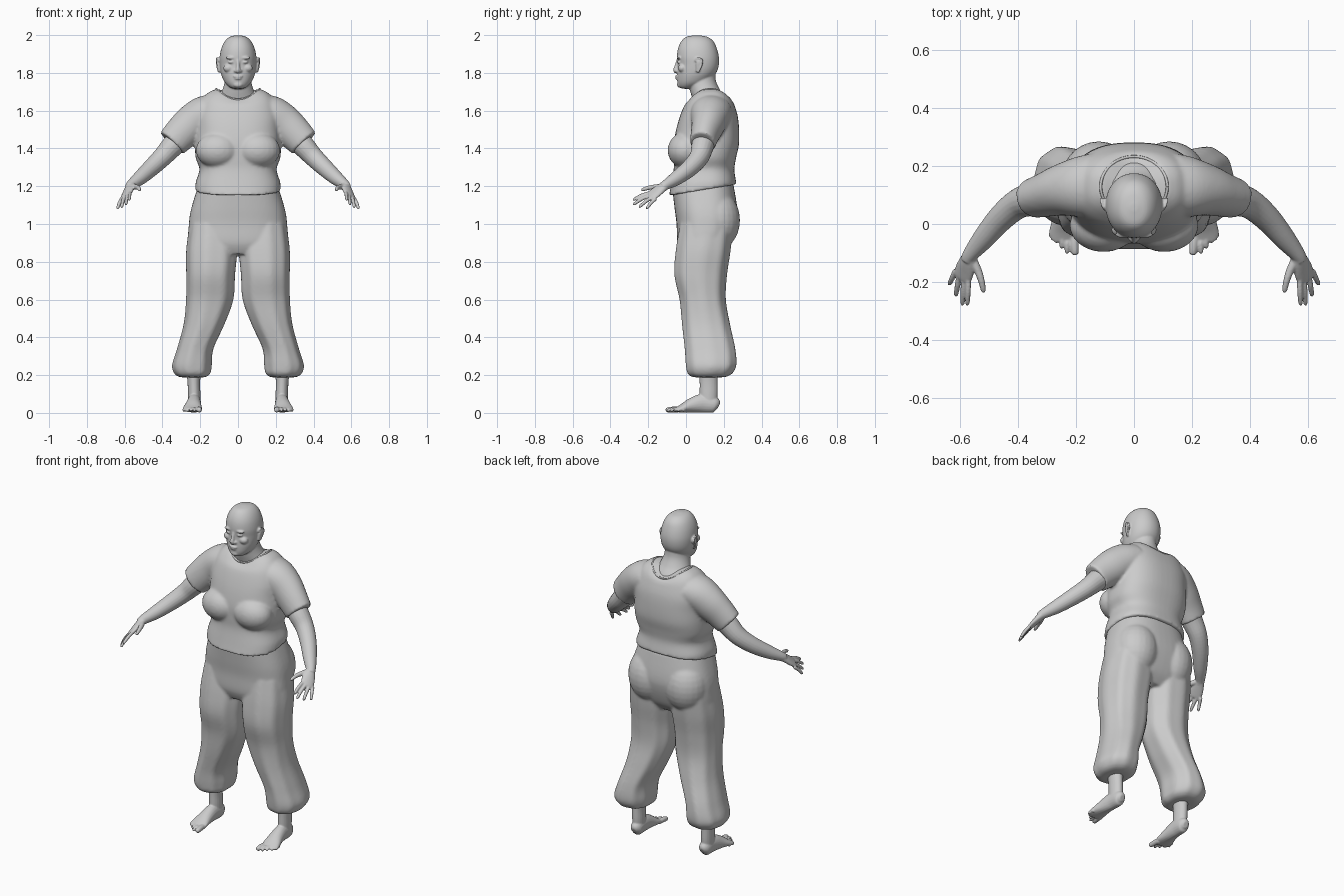
import bpy, bmesh, math
from mathutils import Vector

X, Y, Z = Vector((1, 0, 0)), Vector((0, 1, 0)), Vector((0, 0, 1))


def spline(rows, steps=5):
    """Catmull-Rom interpolation of equally long rows."""
    p = [rows[0]] + list(rows) + [rows[-1]]
    out = []
    for i in range(1, len(p) - 2):
        for k in range(steps):
            t = k / steps
            out.append([0.5 * (2 * b + (c - a) * t + (2 * a - 5 * b + 4 * c - d) * t * t
                               + (3 * b - a - 3 * c + d) * t ** 3)
                        for a, b, c, d in zip(p[i - 1], p[i], p[i + 1], p[i + 2])])
    return out + [list(rows[-1])]


def skin(bm, rings, mirror):
    """Closed surface through rings of points, optionally with its mirror image."""
    for sx in ((1, -1) if mirror else (1,)):
        loops = [[bm.verts.new((v[0] * sx, v[1], v[2])) for v in r] for r in rings]
        n = len(loops[0])
        for a, b in zip(loops, loops[1:]):
            for i in range(n):
                bm.faces.new((a[i], a[(i + 1) % n], b[(i + 1) % n], b[i]))
        for end in (loops[0], loops[-1]):
            c = bm.verts.new(sum((v.co for v in end), Vector()) / n)
            for i in range(n):
                bm.faces.new((c, end[i], end[(i + 1) % n]))


def loft(bm, rows, mirror=False, power=2.2, fold=0.0, n=56):
    """Stacked rows: centre x, half width, front y, back y, z, tilt, saddle."""
    rings = []
    for cx, rx, yf, yb, z, tilt, saddle in spline([tuple(r) + (0,) * (7 - len(r)) for r in rows]):
        ring = []
        for i in range(n):
            a = 2 * math.pi * i / n
            c, s = math.cos(a), math.sin(a)
            u = math.copysign(abs(c) ** (2 / power), c)
            v = math.copysign(abs(s) ** (2 / power), s)
            f = 1 + fold * math.cos(9 * a)
            ring.append((cx + rx * u * f, (yf + yb) / 2 + (yb - yf) / 2 * v * f,
                         z + tilt * v + saddle * u * u))
        rings.append(ring)
    skin(bm, rings, mirror)


def tube(bm, rows, mirror=True, ref=Y, n=20):
    """Path rows: x, y, z, side radius, radius towards ref."""
    pts = spline([tuple(r) if len(r) == 5 else tuple(r) + (r[3],) for r in rows])
    pos = [Vector(p[:3]) for p in pts]
    rings = []
    for i, p in enumerate(pts):
        t = (pos[min(i + 1, len(pos) - 1)] - pos[max(i - 1, 0)]).normalized()
        u = t.cross(ref).normalized()
        v = u.cross(t)
        rings.append([pos[i] + u * p[3] * math.cos(a) + v * p[4] * math.sin(a)
                      for a in (2 * math.pi * k / n for k in range(n))])
    skin(bm, rings, mirror)


def digit(bm, base, tip, r, ref=Y, bend=0.006):
    """Finger or toe with a rounded end."""
    a, b = Vector(base), Vector(tip)
    rows = []
    for t, s in ((0, 1), (.45, 1), (.8, .9), (.94, .7), (1, .25)):
        p = a.lerp(b, t) + Z * bend * math.sin(math.pi * t)
        rows.append((*p, r * s))
    tube(bm, rows, ref=ref, n=12)


def ball(bm, c, r, mirror=True):
    """Ellipsoid."""
    rings = [[(c[0] + r[0] * math.sin(b) * math.cos(a), c[1] + r[1] * math.sin(b) * math.sin(a),
               c[2] + r[2] * math.cos(b)) for a in (2 * math.pi * k / 24 for k in range(24))]
             for b in (math.pi * (j + .3) / 14.6 for j in range(15))]
    skin(bm, rings, mirror)


def finish(bm, name, voxel, smooth):
    """Fuse the overlapping forms into one smooth surface."""
    bmesh.ops.recalc_face_normals(bm, faces=bm.faces)
    me = bpy.data.meshes.new(name)
    bm.to_mesh(me)
    bm.free()
    ob = bpy.data.objects.new(name, me)
    bpy.context.collection.objects.link(ob)
    if voxel:
        m = ob.modifiers.new("fuse", 'REMESH')
        m.mode, m.voxel_size, m.use_smooth_shade = 'VOXEL', voxel, True
        s = ob.modifiers.new("soften", 'SMOOTH')
        s.factor, s.iterations = 0.5, smooth
    else:
        me.polygons.foreach_set("use_smooth", [True] * len(me.polygons))
    return ob


# Head, face and neck
bm = bmesh.new()
loft(bm, [(0, .012, .045, .07, 1.999), (0, .045, .0, .115, 1.99), (0, .07, -.025, .145, 1.967),
          (0, .088, -.042, .163, 1.93), (0, .097, -.048, .174, 1.885), (0, .097, -.044, .174, 1.845),
          (0, .093, -.046, .165, 1.81), (0, .085, -.047, .145, 1.78), (0, .068, -.045, .11, 1.747),
          (0, .043, -.036, .06, 1.724), (0, .02, -.015, .03, 1.716)], power=2.1)
loft(bm, [(0, .13, .05, .225, 1.6), (0, .108, .035, .215, 1.66), (0, .083, .02, .18, 1.71),
          (0, .069, .01, .158, 1.76), (0, .066, .015, .155, 1.82)], power=2)
tube(bm, [(0, -.04, 1.872, .009), (0, -.05, 1.84, .009), (0, -.056, 1.815, .012),
          (0, -.05, 1.803, .009)], mirror=False)
ball(bm, (.013, -.047, 1.81), (.009, .011, .008))
ball(bm, (.036, -.037, 1.88), (.03, .012, .008))
ball(bm, (.036, -.036, 1.857), (.018, .011, .008))
ball(bm, (.05, -.02, 1.825), (.028, .022, .022))
ball(bm, (0, -.045, 1.782), (.025, .013, .006), False)
ball(bm, (0, -.043, 1.77), (.021, .013, .006), False)
ball(bm, (0, -.034, 1.738), (.026, .014, .016), False)
# Ears: lobe body with a raised rim
tube(bm, [(.096, .06, 1.805, .008), (.103, .066, 1.835, .008, .014),
          (.107, .072, 1.86, .007, .018), (.104, .07, 1.875, .005, .008)])
tube(bm, [(.1, .05, 1.862, .005), (.108, .06, 1.878, .005), (.113, .08, 1.875, .005),
          (.113, .086, 1.855, .005), (.108, .076, 1.825, .005), (.1, .062, 1.803, .006)], ref=X, n=10)
finish(bm, "head_and_neck", .0045, 3)

# Arms and hands
bm = bmesh.new()
tube(bm, [(.25, .12, 1.51, .065), (.34, .09, 1.42, .06), (.40, .07, 1.355, .052),
          (.46, .02, 1.297, .046), (.52, -.05, 1.243, .038), (.565, -.105, 1.208, .027),
          (.575, -.125, 1.195, .024)])
palm = Vector((.65, -.36, .67))
tube(bm, [(.563, -.1, 1.21, .024, .022), (.574, -.13, 1.19, .032, .02), (.585, -.16, 1.167, .038, .016),
          (.594, -.185, 1.148, .037, .012), (.597, -.193, 1.142, .03, .007)], ref=palm)
for base, tip in (((.572, -.19, 1.165), (.576, -.282, 1.125)), ((.588, -.186, 1.153), (.593, -.282, 1.1)),
                  ((.604, -.175, 1.142), (.616, -.25, 1.086)), ((.616, -.16, 1.134), (.639, -.21, 1.078))):
    digit(bm, base, tip, .0098)
tube(bm, [(.56, -.12, 1.2, .016), (.54, -.16, 1.196, .014), (.528, -.195, 1.192, .0115),
          (.521, -.228, 1.182, .009), (.52, -.238, 1.178, .003)], n=14)
finish(bm, "arms_and_hands", .0042, 2)

# Bare feet and ankles
bm = bmesh.new()
tube(bm, [(.235, .118, .27, .045, .05), (.234, .12, .17, .034, .048), (.232, .12, .1, .033, .048),
          (.231, .118, .04, .032, .045)])
tube(bm, [(.229, .172, .035, .015, .018), (.23, .152, .043, .033, .042), (.232, .09, .051, .036, .05),
          (.236, .03, .04, .042, .039), (.241, -.025, .023, .051, .021), (.243, -.058, .015, .044, .011)], ref=Z)
digit(bm, (.209, -.035, .018), (.203, -.108, .014), .0155, ref=Z, bend=.002)
for i in range(4):
    digit(bm, (.229 + .017 * i, -.035 + .009 * i, .015), (.232 + .0185 * i, -.103 + .019 * i, .01),
          .0095, ref=Z, bend=.008)
finish(bm, "feet", .0042, 2)

# Loose shirt with short sleeves
bm = bmesh.new()
loft(bm, [(0, .226, -.09, .267, 1.18, .03), (0, .224, -.078, .264, 1.22, .01), (0, .204, -.065, .256, 1.29),
          (0, .224, -.066, .265, 1.35), (0, .227, -.066, .28, 1.42), (0, .222, -.052, .281, 1.5),
          (0, .222, -.032, .274, 1.57), (0, .198, -.01, .258, 1.625, 0, .02),
          (0, .16, .01, .247, 1.648, 0, .045), (0, .115, .025, .233, 1.66, 0, .055)], power=2.5)
ball(bm, (.105, -.005, 1.39), (.118, .092, .095))
tube(bm, [(.13, .135, 1.6, .09, .11), (.185, .128, 1.575, .1, .105), (.245, .118, 1.53, .1, .09),
          (.3, .102, 1.48, .092, .077), (.35, .088, 1.428, .083, .068)], n=32)
finish(bm, "shirt", .0085, 4)

# Neckline edge and sleeve hems
bm = bmesh.new()
edge = []
for i in range(41):
    a = 2 * math.pi * i / 40
    edge.append((.115 * math.cos(a), .129 + .104 * math.sin(a), 1.66 + .055 * math.cos(a) ** 2, .005))
tube(bm, edge, mirror=False, ref=Z, n=8)
finish(bm, "neckline", 0, 0)

# Baggy trousers gathered at the ankle
bm = bmesh.new()
loft(bm, [(0, .212, -.072, .25, 1.2, .015), (0, .248, -.06, .272, 1.08), (0, .26, -.05, .268, 1.0),
          (0, .262, -.045, .235, .9), (0, .22, -.02, .19, .84)], power=2.5)
ball(bm, (.122, .16, 1.02), (.128, .126, .16))
loft(bm, [(.135, .12, -.03, .25, 1.0), (.138, .134, -.053, .235, .86), (.143, .129, -.06, .216, .73),
          (.148, .125, -.033, .21, .6), (.178, .108, -.02, .232, .47), (.225, .096, -.006, .26, .34),
          (.242, .105, .0, .266, .255), (.241, .097, .008, .247, .212), (.24, .075, .03, .215, .192),
          (.237, .05, .06, .18, .188)], mirror=True, power=2.3, fold=.018)
finish(bm, "trousers", .0085, 4)
